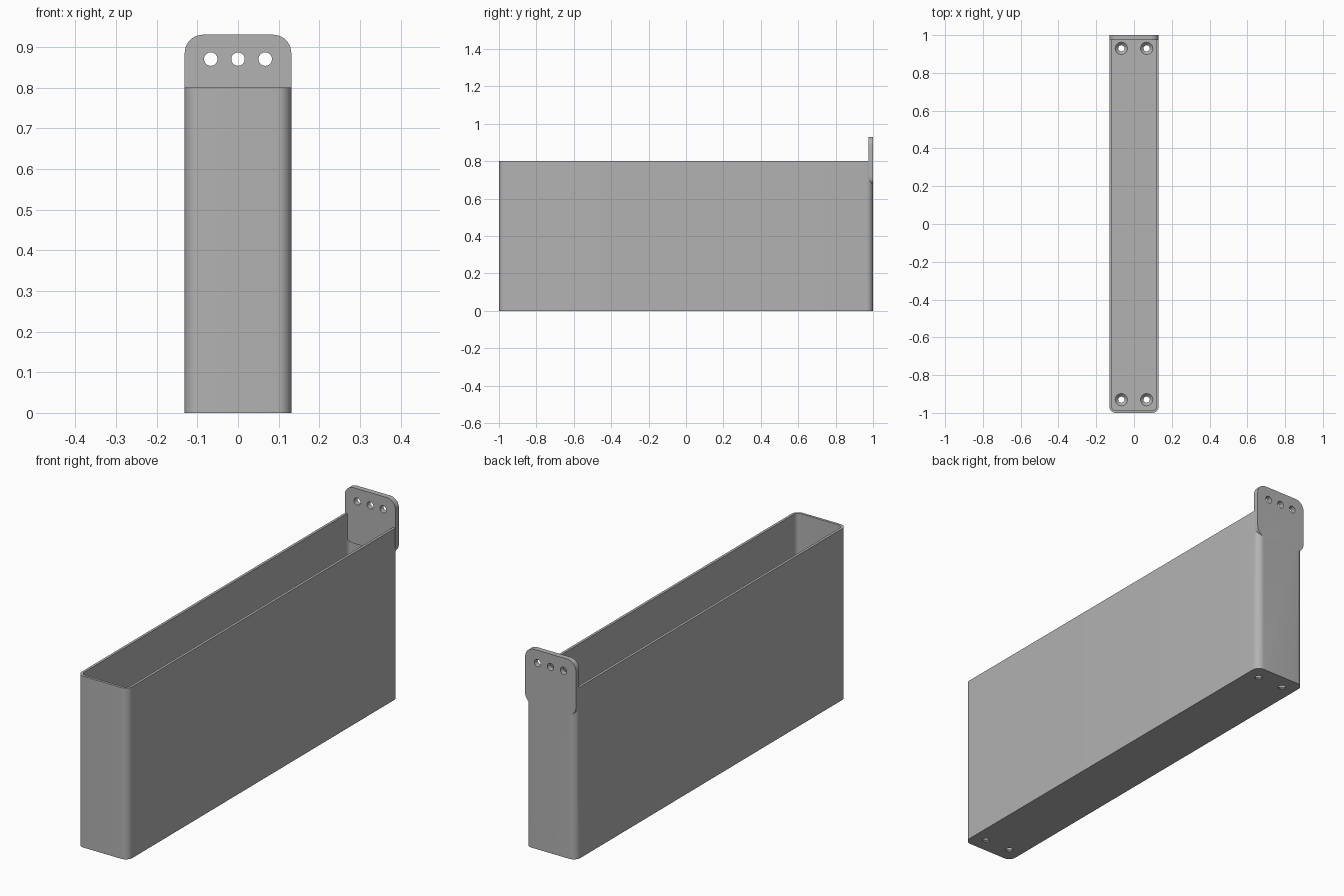
import bpy, bmesh, math
from mathutils import Matrix, Vector

cube = bpy.data.objects.get("Cube")
if cube:
    bpy.data.objects.remove(cube, do_unlink=True)

# Dimensions
HALF_W, HEIGHT, WALL, FLOOR, CORNER = 0.131, 0.80, 0.012, 0.02, 0.035
TAB_BACK, TAB_LOW, TAB_TOP, TAB_R = 0.975, 0.67, 0.93, 0.045
HOLE_R, HOLE_X = 0.0165, 0.067

grey = bpy.data.materials.new("plain grey")
grey.use_nodes = True
colour = (0.448, 0.448, 0.448, 1)
grey.diffuse_color = colour
grey.node_tree.nodes["Principled BSDF"].inputs["Base Color"].default_value = colour


def finish(name, bm):
    bmesh.ops.recalc_face_normals(bm, faces=bm.faces)
    mesh = bpy.data.meshes.new(name)
    bm.to_mesh(mesh)
    bm.free()
    mesh.materials.append(grey)
    obj = bpy.data.objects.new(name, mesh)
    bpy.context.collection.objects.link(obj)
    return obj


def rounded_prism(name, half_a, half_b, radius, depth, matrix, steps=10):
    """Rounded rectangle in local xy, extruded along local z."""
    bm = bmesh.new()
    ring = []
    for q, (sa, sb) in enumerate([(1, 1), (-1, 1), (-1, -1), (1, -1)]):
        for i in range(steps + 1):
            t = (q + i / steps) * math.pi / 2
            ring.append(bm.verts.new((sa * (half_a - radius) + radius * math.cos(t),
                                      sb * (half_b - radius) + radius * math.sin(t), 0)))
    face = bm.faces.new(ring)
    top = bmesh.ops.extrude_face_region(bm, geom=[face])
    moved = [v for v in top["geom"] if isinstance(v, bmesh.types.BMVert)]
    bmesh.ops.translate(bm, verts=moved, vec=(0, 0, depth))
    bm.transform(matrix)
    return finish(name, bm)


def cone(name, r_low, r_high, depth, matrix):
    bm = bmesh.new()
    bmesh.ops.create_cone(bm, cap_ends=True, segments=32, radius1=r_low,
                          radius2=r_high, depth=depth, matrix=matrix)
    return finish(name, bm)


def combine(target, other, operation):
    mod = target.modifiers.new(operation.lower(), "BOOLEAN")
    mod.operation, mod.solver, mod.object = operation, "EXACT", other
    bpy.context.view_layer.objects.active = target
    bpy.ops.object.modifier_apply(modifier=mod.name)
    bpy.data.objects.remove(other, do_unlink=True)


# Open tub with rounded upright corners
tub = rounded_prism("wall_tub", HALF_W, 1, CORNER, HEIGHT, Matrix())
cavity = rounded_prism("cavity_cutter", HALF_W - WALL, 1 - WALL, CORNER - WALL, HEIGHT,
                       Matrix.Translation((0, 0, FLOOR)))
combine(tub, cavity, "DIFFERENCE")

# Mounting tab, standing upright at the back
upright = Matrix.Rotation(math.pi / 2, 4, "X")
tab = rounded_prism("mounting_tab", HALF_W, (TAB_TOP - TAB_LOW) / 2, TAB_R, 1 - TAB_BACK,
                    Matrix.Translation((0, 1, (TAB_TOP + TAB_LOW) / 2)) @ upright)
combine(tub, tab, "UNION")

# Three screw holes through the tab
for x in (-HOLE_X, 0, HOLE_X):
    combine(tub, cone("tab_hole_cutter", HOLE_R, HOLE_R, 0.2,
                      Matrix.Translation((x, 1, 0.87)) @ upright), "DIFFERENCE")

# Countersunk drain holes in the floor corners
for x in (-HOLE_X, HOLE_X):
    for y in (-0.93, 0.93):
        combine(tub, cone("drain_cutter", HOLE_R, HOLE_R, 0.1,
                          Matrix.Translation((x, y, 0))), "DIFFERENCE")
        sink = 2 * HOLE_R
        combine(tub, cone("countersink_cutter", HOLE_R, sink, HOLE_R,
                          Matrix.Translation((x, y, FLOOR + 0.0005 - HOLE_R / 2))), "DIFFERENCE")

# Smooth the curved faces, keep the edges crisp
bpy.ops.object.select_all(action="DESELECT")
tub.select_set(True)
bpy.context.view_layer.objects.active = tub
bpy.ops.object.shade_smooth_by_angle(angle=math.radians(30))
